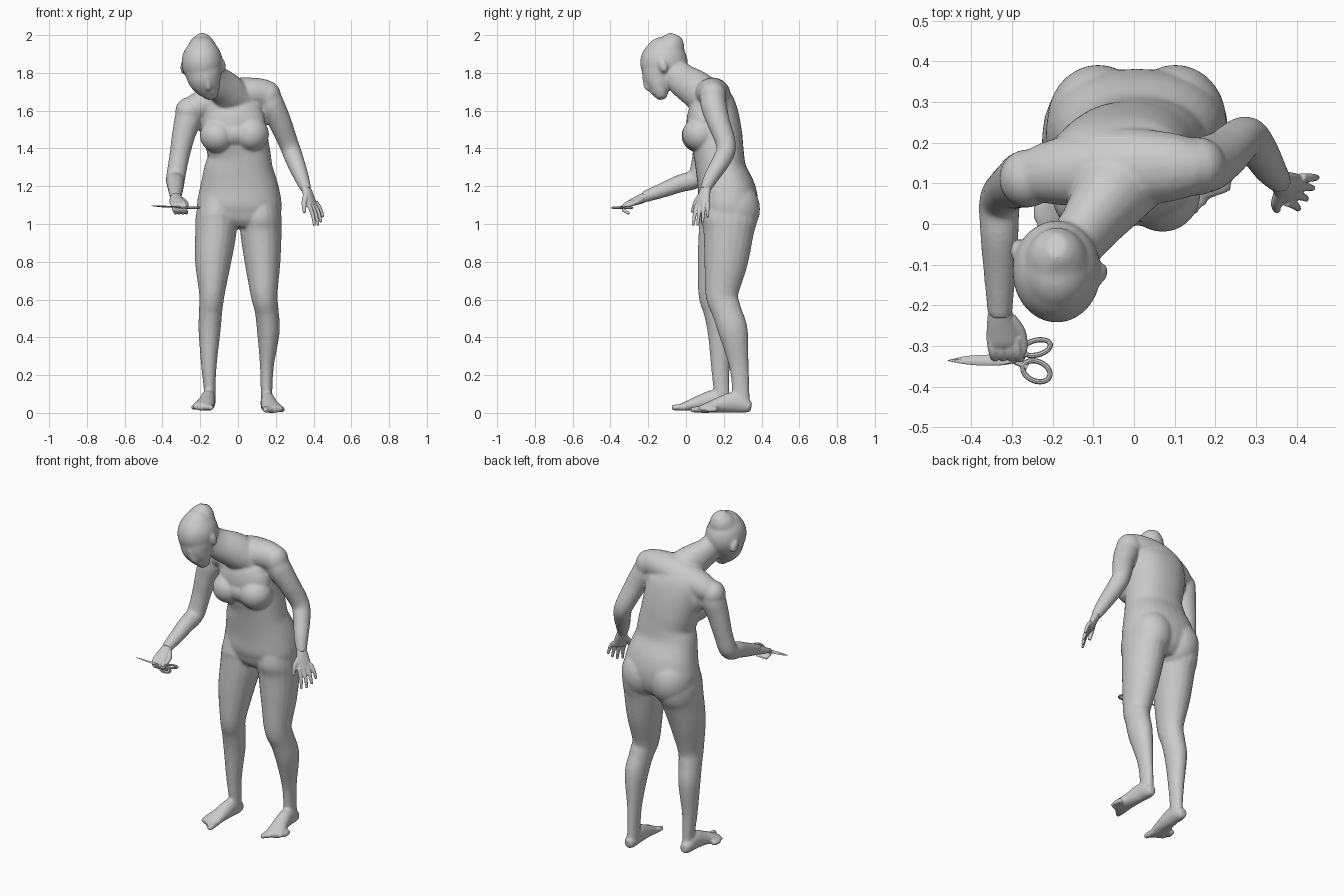
import bpy, bmesh, math
from mathutils import Vector, Matrix, Euler

X, Y = (1, 0, 0), (0, 1, 0)


def catmull(a, b, c, d, t):
    return [0.5 * (2*q + (r-p)*t + (2*p-5*q+4*r-s)*t*t + (3*q-p-3*r+s)*t**3)
            for p, q, r, s in zip(a, b, c, d)]


def tube(bm, pts, ref=X, sides=20, steps=5, sq=1.0):
    """Smooth loft through (x, y, z, radius along ref, other radius); sq < 1 squares the section."""
    pts = [tuple(p) + (p[3],) if len(p) == 4 else tuple(p) for p in pts]
    ext = [pts[0]] + pts + [pts[-1]]
    path = [catmull(*ext[i:i+4], s / steps) for i in range(len(pts) - 1) for s in range(steps)]
    path.append(pts[-1])
    unit = [[math.copysign(abs(w)**sq, w) for w in (math.cos(k*math.tau/sides), math.sin(k*math.tau/sides))]
            for k in range(sides)]
    rings = []
    for i, p in enumerate(path):
        a, b = path[max(i-1, 0)], path[min(i+1, len(path)-1)]
        t = (Vector(b[:3]) - Vector(a[:3])).normalized()
        u = Vector(ref)
        u = (u - t * u.dot(t)).normalized()
        v = t.cross(u)
        rings.append([bm.verts.new(Vector(p[:3]) + u*p[3]*c + v*p[4]*s) for c, s in unit])
    for r, s in zip(rings, rings[1:]):
        for k in range(sides):
            bm.faces.new((r[k-1], r[k], s[k], s[k-1]))
    bm.faces.new(rings[0][::-1])
    bm.faces.new(rings[-1])


def ball(bm, c, r, rot=(0, 0, 0)):
    m = Matrix.LocRotScale(Vector(c), Euler(rot), Vector(r))
    bmesh.ops.create_uvsphere(bm, u_segments=28, v_segments=18, radius=1, matrix=m)


def finish(name, bm, voxel=None, smooth=0):
    bmesh.ops.recalc_face_normals(bm, faces=bm.faces[:])
    me = bpy.data.meshes.new(name)
    bm.to_mesh(me)
    bm.free()
    ob = bpy.data.objects.new(name, me)
    bpy.context.collection.objects.link(ob)
    if voxel:
        rm = ob.modifiers.new("merge", 'REMESH')
        rm.mode, rm.voxel_size, rm.use_smooth_shade = 'VOXEL', voxel, True
        sm = ob.modifiers.new("soften", 'SMOOTH')
        sm.factor, sm.iterations = 0.5, smooth
    else:
        bpy.ops.object.select_all(action='DESELECT')
        ob.select_set(True)
        bpy.context.view_layer.objects.active = ob
        bpy.ops.object.shade_smooth_by_angle()
    return ob


# ---- body: torso, head, legs and arms merged into one skin
bm = bmesh.new()
tube(bm, [(.004, .22, .98, .12, .1), (.006, .222, 1.02, .205, .135), (.007, .225, 1.09, .224, .156),
          (.007, .216, 1.17, .214, .155), (.004, .187, 1.28, .187, .134), (.006, .174, 1.37, .166, .133),
          (-.012, .16, 1.46, .169, .139), (-.03, .15, 1.56, .173, .132), (-.043, .14, 1.64, .165, .118),
          (-.04, .13, 1.71, .11, .09)], sides=32, sq=.88)
# shoulder yoke, shoulder blades, shoulders
tube(bm, [(-.27, .115, 1.595, .058, .06), (-.19, .128, 1.63, .082, .078), (-.04, .138, 1.68, .098, .088),
          (.08, .14, 1.693, .087, .082), (.15, .14, 1.685, .07, .078)], ref=Y)
ball(bm, (-.035, .155, 1.585), (.2, .1, .15), (0, -.25, 0))
ball(bm, (.157, .142, 1.678), (.07, .072, .08))
ball(bm, (-.262, .112, 1.595), (.07, .072, .075))
# neck
tube(bm, [(-.035, .115, 1.66, .125, .1), (-.065, .06, 1.71, .094, .1), (-.122, -.02, 1.765, .07, .087),
          (-.172, -.08, 1.83, .068, .07)])
# chest and bust
ball(bm, (-.02, .09, 1.53), (.165, .088, .15), (0, -.1, 0))
ball(bm, (.07, .076, 1.475), (.094, .096, .092))
ball(bm, (-.108, .072, 1.467), (.094, .096, .09))
ball(bm, (-.02, .085, 1.48), (.13, .092, .08))
# hips and buttocks
for s in (-1, 1):
    ball(bm, (.007 + s*.095, .255, 1.08), (.125, .137, .15))
# legs
tube(bm, [(-.1, .22, 1.16, .1, .13), (-.113, .22, 1.04, .11, .152), (-.118, .2, .95, .109, .135),
          (-.132, .172, .8, .096, .112), (-.138, .15, .63, .068, .085), (-.145, .165, .54, .062, .073),
          (-.151, .183, .43, .058, .069), (-.154, .182, .25, .041, .05), (-.15, .188, .12, .031, .043),
          (-.15, .19, .05, .032, .042)])
tube(bm, [(.11, .226, 1.16, .1, .13), (.119, .228, 1.04, .111, .152), (.122, .225, .95, .109, .133),
          (.13, .212, .8, .095, .116), (.138, .19, .63, .072, .088), (.152, .215, .54, .063, .079),
          (.161, .25, .43, .06, .078), (.153, .28, .25, .037, .052), (.151, .29, .12, .031, .046),
          (.153, .295, .05, .032, .044)])
# feet with toes: left one, and a mirrored one set further forward
for s, dy, dz in ((1, 0, 0), (-1, -.1, .012)):
    def f(x, y, z, *r):
        return (s*x, y + dy, z + dz, *r)
    tube(bm, [f(.155, .346, .035, .024, .026), f(.155, .315, .038, .034, .039), f(.158, .25, .055, .039, .055),
              f(.168, .17, .041, .046, .04), f(.183, .105, .025, .055, .026), f(.19, .07, .018, .05, .018)])
    for i in range(5):
        r = .018 if i == 0 else .015
        tube(bm, [f(.149 + .02*i, .11 + .014*i, .019, r), f(.146 + .022*i, .06 + .018*i, .018, r),
                  f(.144 + .0235*i, .024 + .021*i, .015, r*.8)], sides=10, steps=3)
# arms
tube(bm, [(.162, .14, 1.67, .066), (.182, .148, 1.62, .069), (.222, .172, 1.54, .061), (.272, .213, 1.415, .052),
          (.3, .19, 1.34, .049), (.335, .135, 1.25, .04), (.362, .1, 1.18, .028)])
tube(bm, [(-.255, .115, 1.6, .066), (-.266, .111, 1.55, .071), (-.288, .1, 1.47, .062), (-.312, .085, 1.35, .053),
          (-.33, .055, 1.245, .051), (-.331, -.03, 1.215, .047), (-.33, -.12, 1.18, .04),
          (-.33, -.225, 1.142, .03)])
# skull, face, crown
ball(bm, (-.19, -.117, 1.855), (.109, .126, .125))
ball(bm, (-.19, -.117, 1.892), (.09, .102, .1))
tube(bm, [(-.188, -.135, 1.84, .1, .1), (-.178, -.143, 1.775, .091, .088), (-.162, -.14, 1.73, .074, .068),
          (-.148, -.134, 1.695, .052, .044), (-.138, -.126, 1.663, .026, .024)], sides=24)
tube(bm, [(-.19, -.095, 1.91, .09, .095), (-.19, -.07, 1.96, .066, .068), (-.19, -.06, 1.983, .048, .05),
          (-.191, -.052, 2.001, .022, .032)])
# nose, lips, ears
tube(bm, [(-.17, -.222, 1.785, .012), (-.16, -.214, 1.745, .014), (-.155, -.202, 1.72, .018, .016),
          (-.153, -.184, 1.716, .012, .01)], sides=12)
ball(bm, (-.146, -.172, 1.697), (.028, .016, .011))
for c in ((-.081, -.123, 1.838), (-.289, -.06, 1.825)):
    ball(bm, c, (.015, .024, .038), (.35, 0, -.35))
finish("body", bm, .0068, 11)

# ---- left hand, hanging open
bm = bmesh.new()
spread = (.5, .85, .25)
tube(bm, [(.352, .11, 1.21, .024), (.372, .096, 1.155, .036, .022), (.392, .086, 1.1, .041, .017),
          (.395, .084, 1.088, .037, .013)], ref=spread)
for i, k in enumerate((.95, 1.05, 1, .85)):
    a = Vector((.376 + .012*i, .054 + .02*i, 1.1 + .006*i))
    d = Vector((.03 + .005*i, -.018 + .006*i, -.115 + .006*i)) * k
    b, c = a + d*.5 + Vector((.006, 0, 0)), a + d
    tube(bm, [(*a, .0115), (*b, .0105), (*c, .0075)], sides=10)
tube(bm, [(.36, .08, 1.155, .016), (.35, .05, 1.11, .014), (.352, .034, 1.06, .009)], sides=10)
finish("left_hand", bm, .004, 3)

# ---- right hand, curled round the scissors
bm = bmesh.new()
tube(bm, [(-.33, -.2, 1.15, .026), (-.328, -.24, 1.132, .034, .025), (-.323, -.285, 1.115, .04, .02),
          (-.322, -.3, 1.11, .035, .015)])
for i in range(4):
    x = -.352 + .02*i
    tube(bm, [(x, -.28, 1.118, .012), (x + .006, -.318, 1.105, .0115), (x + .014, -.33, 1.076, .0105),
              (x + .022, -.3, 1.055, .008)], sides=10)
tube(bm, [(-.305, -.235, 1.13, .018), (-.28, -.265, 1.115, .014), (-.272, -.305, 1.1, .011),
          (-.282, -.33, 1.095, .008)], ref=(1, .3, 0), sides=10)
finish("right_hand", bm, .004, 3)

# ---- scissors: two crossing blades with shanks, finger loops, pivot
bm = bmesh.new()
for y0, y1, dz in ((-.315, -.342, .002), (-.352, -.328, -.002)):
    tube(bm, [(-.262, y0, 1.087 + dz, .009, .005), (-.3, -.334, 1.088 + dz, .009, .004),
              (-.35, (y1 - .335)/2, 1.091 + dz, .01, .003), (-.41, (y1 - .335)/2, 1.093 + dz, .007, .002),
              (-.458, -.336, 1.096, .001, .001)], ref=Y, sides=8)
for cy, rx, ry, ang in ((-.304, .035, .018, .25), (-.362, .035, .024, -.4)):
    grid = []
    for j in range(28):
        a = j*math.tau/28
        ring = []
        for k in range(8):
            b = k*math.tau/8
            w = .0065*math.cos(b)
            p = Matrix.Rotation(ang, 3, 'Z') @ Vector(((rx + w)*math.cos(a), (ry + w)*math.sin(a),
                                                       .006*math.sin(b)))
            ring.append(bm.verts.new(p + Vector((-.24, cy, 1.086))))
        grid.append(ring)
    for j in range(28):
        for k in range(8):
            bm.faces.new((grid[j-1][k-1], grid[j][k-1], grid[j][k], grid[j-1][k]))
bmesh.ops.create_cone(bm, cap_ends=True, segments=12, radius1=.006, radius2=.006, depth=.014,
                      matrix=Matrix.Translation((-.315, -.335, 1.089)))
finish("scissors", bm)
